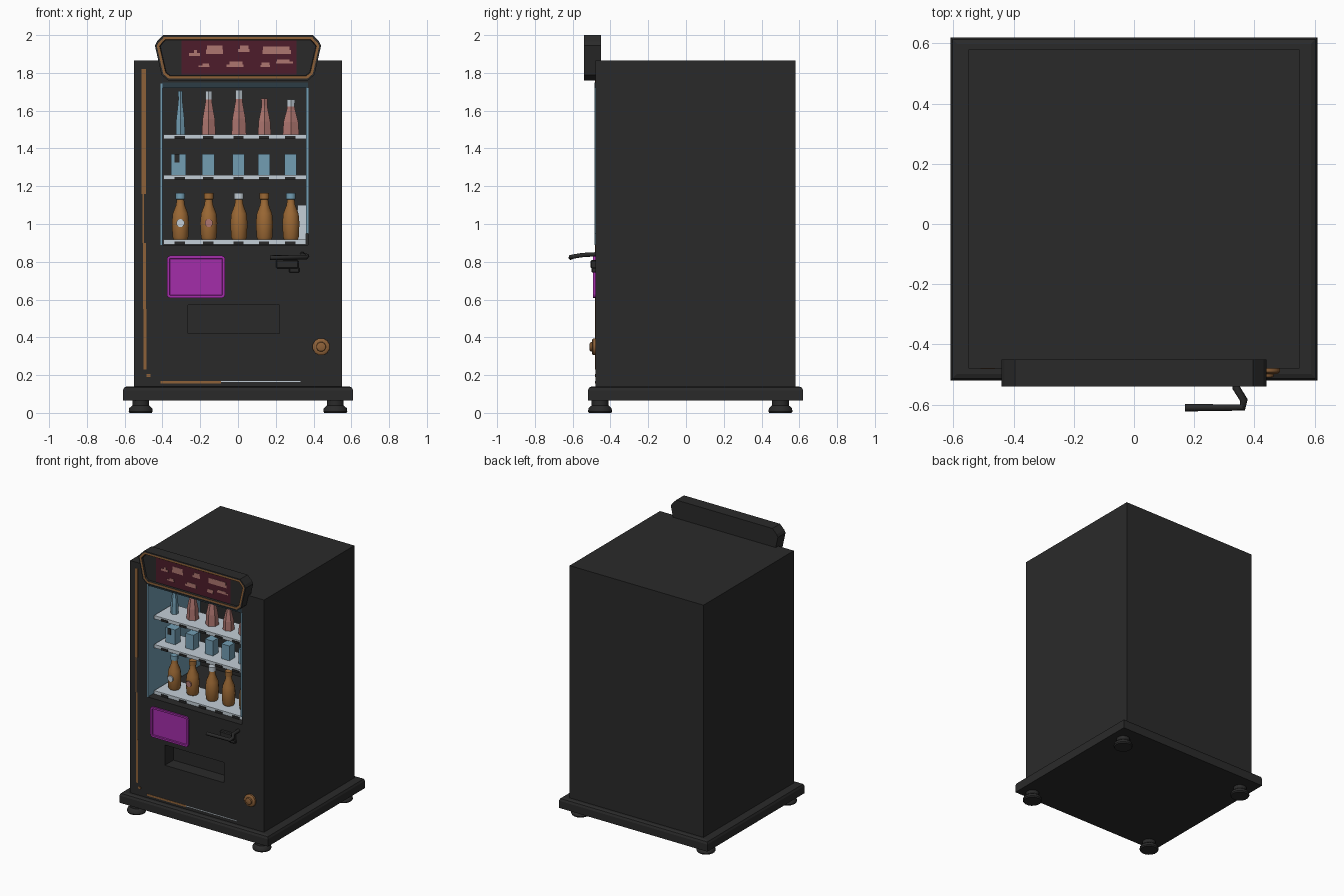
import bpy, bmesh, math, random
from mathutils import Vector

if "Cube" in bpy.data.objects:
    bpy.data.objects.remove(bpy.data.objects["Cube"])
random.seed(4)

def mat(name, r, g, b):
    m = bpy.data.materials.new(name)
    m.diffuse_color = (r, g, b, 1)
    m.use_nodes = True
    m.node_tree.nodes["Principled BSDF"].inputs["Base Color"].default_value = m.diffuse_color
    return m

DARK = mat("charcoal", 0.023, 0.023, 0.023)
RUST = mat("rust_brown", 0.27, 0.12, 0.04)
AMBER = mat("amber_glass", 0.33, 0.14, 0.035)
BLUE = mat("pale_blue", 0.17, 0.34, 0.45)
PINK = mat("dusty_pink", 0.42, 0.18, 0.16)
WHITE = mat("off_white", 0.55, 0.62, 0.68)
MAROON = mat("maroon", 0.075, 0.012, 0.024)
MAGENTA = mat("magenta", 0.37, 0.026, 0.40)
TEAL = mat("dark_teal", 0.025, 0.045, 0.06)

def finish(bm, name, mats, smooth=False):
    me = bpy.data.meshes.new(name)
    bm.to_mesh(me)
    bm.free()
    for m in mats:
        me.materials.append(m)
    ob = bpy.data.objects.new(name, me)
    bpy.context.collection.objects.link(ob)
    if smooth:
        bpy.context.view_layer.objects.active = ob
        ob.select_set(True)
        bpy.ops.object.shade_smooth_by_angle(angle=math.radians(40))
        ob.select_set(False)
    return ob

def cube(x0, x1, y0, y1, z0, z1):
    bm = bmesh.new()
    bmesh.ops.create_cube(bm, size=1)
    for v in bm.verts:
        v.co = Vector((x1 if v.co.x > 0 else x0, y1 if v.co.y > 0 else y0, z1 if v.co.z > 0 else z0))
    bm.normal_update()
    return bm

def box(name, m, x0, x1, y0, y1, z0, z1, bevel=0):
    bm = cube(x0, x1, y0, y1, z0, z1)
    if bevel:
        bmesh.ops.bevel(bm, geom=bm.edges[:], offset=bevel, segments=1, affect='EDGES')
    return finish(bm, name, [m])

def lathe(name, mats, prof, loc, n=12, axis='Z', rule=None, smooth=True):
    """Spin (radius, height) pairs; rule(height) picks the material."""
    bm = bmesh.new()
    rings = []
    off = math.pi / n
    for r, h in prof:
        ring = []
        for i in range(n):
            a = 2 * math.pi * i / n + off
            p = Vector((r * math.cos(a), r * math.sin(a), h))
            if axis == 'Y':
                p = Vector((p.x, -p.z, p.y))
            ring.append(bm.verts.new(p + Vector(loc)))
        rings.append(ring)
    for k in range(len(rings) - 1):
        for i in range(n):
            j = (i + 1) % n
            f = bm.faces.new((rings[k][i], rings[k][j], rings[k + 1][j], rings[k + 1][i]))
            if rule:
                f.material_index = rule((prof[k][1] + prof[k + 1][1]) / 2)
    bm.faces.new(rings[0][::-1])
    top = bm.faces.new(rings[-1])
    if rule:
        top.material_index = rule(prof[-1][1])
    bmesh.ops.recalc_face_normals(bm, faces=bm.faces[:])
    return finish(bm, name, mats, smooth)

# cabinet with display cavity and dispensing slot pushed into the front
F = -0.48
bm = cube(-0.55, 0.55, F, 0.58, 0.13, 1.865)
for ax, cuts in ((0, (-0.405, -0.265, 0.22, 0.37)), (2, (0.42, 0.57, 0.89, 1.745))):
    for c in cuts:
        co, no = [0, 0, 0], [0, 0, 0]
        co[ax], no[ax] = c, 1
        bmesh.ops.bisect_plane(bm, geom=bm.verts[:] + bm.edges[:] + bm.faces[:], plane_co=co, plane_no=no)
for x0, x1, z0, z1, depth, wall in ((-0.405, 0.37, 0.89, 1.745, 0.62, 1), (-0.265, 0.22, 0.42, 0.57, 0.1, 0)):
    bm.normal_update()
    fs = []
    for f in bm.faces:
        c = f.calc_center_median()
        if abs(c.y - F) < 1e-4 and x0 < c.x < x1 and z0 < c.z < z1:
            fs.append(f)
    res = bmesh.ops.extrude_face_region(bm, geom=fs)
    vs = [g for g in res['geom'] if isinstance(g, bmesh.types.BMVert)]
    bmesh.ops.translate(bm, verts=vs, vec=(0, depth, 0))
    old = [f for f in fs if f.is_valid]
    if old:
        bmesh.ops.delete(bm, geom=old, context='FACES')
    bm.normal_update()
    for f in bm.faces:
        c = f.calc_center_median()
        if wall and abs(f.normal.x) > 0.9 and x0 - 0.01 < c.x < x1 + 0.01:
            f.material_index = 1
bmesh.ops.recalc_face_normals(bm, faces=bm.faces[:])
finish(bm, "cabinet", [DARK, BLUE])

# plinth with sloping top lip
bm = cube(-0.61, 0.61, -0.52, 0.62, 0.065, 0.14)
top = [e for e in bm.edges if all(v.co.z > 0.1 for v in e.verts)]
bmesh.ops.bevel(bm, geom=top, offset=0.022, segments=2, profile=0.5, affect='EDGES')
finish(bm, "plinth", [DARK])

# feet
for x in (-0.515, 0.515):
    for y in (-0.455, 0.5):
        lathe("foot", [DARK], [(0.06, 0), (0.065, 0.008), (0.062, 0.025), (0.045, 0.04), (0.045, 0.07)], (x, y, 0), 16)

# header sign: extruded profile, rust trim ring and recessed panel
half = [(0.37, 1.76), (0.405, 1.79), (0.44, 1.945), (0.43, 1.965), (0.395, 2.0)]
prof = half + [(-x, z) for x, z in half[::-1]]
bm = bmesh.new()
front = bm.faces.new([bm.verts.new((x, -0.54, z)) for x, z in prof])
ext = bmesh.ops.extrude_face_region(bm, geom=[front], use_keep_orig=True)
bmesh.ops.translate(bm, verts=[g for g in ext['geom'] if isinstance(g, bmesh.types.BMVert)], vec=(0, 0.09, 0))
bmesh.ops.recalc_face_normals(bm, faces=bm.faces[:])
front = min(bm.faces, key=lambda f: f.calc_center_median().y)
bmesh.ops.inset_region(bm, faces=[front], thickness=0.01)
ring = bmesh.ops.inset_region(bm, faces=[front], thickness=0.015)
for f in ring['faces']:
    f.material_index = 1
bmesh.ops.inset_region(bm, faces=[front], thickness=0.004, depth=-0.012)
finish(bm, "header_sign", [DARK, RUST])
box("sign_panel", MAROON, -0.3, 0.31, -0.532, -0.526, 1.792, 1.972)
for x0, x1, z0, z1 in ((-0.17, -0.08, 1.9, 1.945), (0.0, 0.06, 1.91, 1.945), (0.13, 0.28, 1.9, 1.94), (-0.26, -0.2, 1.89, 1.92),
                       (-0.21, -0.15, 1.83, 1.85), (-0.06, 0.03, 1.83, 1.86), (0.12, 0.17, 1.83, 1.855), (0.2, 0.29, 1.85, 1.87)):
    zm = (z0 + z1) / 2  # faded patches with ragged halves
    box("sign_patch", PINK, x0, x1, -0.534, -0.53, z0, zm)
    box("sign_patch", PINK, x0 + random.uniform(0, 0.03), x1 - random.uniform(0, 0.02), -0.534, -0.53, zm, z1)

# window trim
box("window_trim_left", BLUE, -0.41, -0.4, F - 0.004, F + 0.01, 0.89, 1.745)
box("window_trim_right", BLUE, 0.36, 0.373, F - 0.004, F + 0.01, 0.95, 1.72)
box("window_trim_top", TEAL, -0.4, 0.37, F - 0.004, F + 0.02, 1.72, 1.75)

# shelves with price tags
XS = (-0.305, -0.155, 0.005, 0.14, 0.28)
for z in (1.45, 1.235, 0.892):
    box("shelf", WHITE, -0.395, 0.36, -0.42, -0.2, z, z + 0.025)
    for x in XS:
        box("price_tag", DARK, x - 0.03, x + 0.025, -0.426, -0.419, z, z + 0.015)
box("corner_card", WHITE, 0.315, 0.36, -0.25, -0.245, 0.917, 1.1)

# top row: tapered bottles with few sides
tops = ((BLUE, BLUE, 0.028, 0.23), (PINK, WHITE, 0.042, 0.23), (PINK, WHITE, 0.045, 0.235),
        (PINK, PINK, 0.04, 0.19), (PINK, WHITE, 0.05, 0.185))
for x, (a, b, r, h) in zip(XS, tops):
    lathe("tall_bottle", [a, b], [(r, 0), (r * 0.9, h * 0.35), (r * 0.5, h * 0.72), (r * 0.45, h * 0.8), (r * 0.5, h)],
          (x, -0.31, 1.475), 6, rule=lambda t, h=h: int(t > h * 0.78), smooth=False)

# middle row: square cartons
for i, x in enumerate(XS):
    box("carton", BLUE, x - 0.035 - 0.015 * (i == 0), x + 0.03, -0.345, -0.28, 1.26, 1.37)
box("carton_mark", DARK, -0.335, -0.31, -0.35, -0.344, 1.325, 1.371)

# bottom row: amber bottles with caps and labels
caps = (BLUE, AMBER, WHITE, AMBER, BLUE)
for i, x in enumerate(XS):
    lathe("amber_bottle", [AMBER, caps[i]],
          [(0.036, 0), (0.043, 0.015), (0.047, 0.09), (0.042, 0.14), (0.024, 0.185), (0.02, 0.215), (0.026, 0.217), (0.026, 0.25)],
          (x, -0.31, 0.915), 12, rule=lambda t: int(t > 0.21))
for x, m in ((XS[0], WHITE), (XS[1], PINK)):
    lathe("bottle_label", [m], [(0.022, 0), (0.022, 0.008)], (x, -0.353, 1.005), 10, 'Y')

# magenta payment panel with raised rim
bm = cube(-0.377, -0.068, F - 0.012, F + 0.01, 0.608, 0.832)
bmesh.ops.bevel(bm, geom=[e for e in bm.edges if abs(e.verts[0].co.y - e.verts[1].co.y) > 0.01],
                offset=0.018, segments=2, profile=0.5, affect='EDGES')
bm.normal_update()
front = min(bm.faces, key=lambda f: f.calc_center_median().y)
bmesh.ops.inset_region(bm, faces=[front], thickness=0.014)
bmesh.ops.inset_region(bm, faces=[front], thickness=0.003, depth=-0.008)
finish(bm, "payment_panel", [MAGENTA])

# coin block and bent lever
box("coin_block", DARK, 0.2, 0.32, F - 0.025, F + 0.01, 0.765, 0.81, 0.006)
box("coin_block_lower", DARK, 0.27, 0.325, F - 0.02, F + 0.01, 0.742, 0.77, 0.005)
cu = bpy.data.curves.new("lever", 'CURVE')
cu.dimensions = '3D'
cu.bevel_depth = 0.013
cu.bevel_resolution = 1
cu.use_fill_caps = True
sp = cu.splines.new('POLY')
path = [(0.34, -0.47, 0.84), (0.34, -0.545, 0.836), (0.365, -0.585, 0.83), (0.36, -0.61, 0.825), (0.17, -0.61, 0.822)]
sp.points.add(len(path) - 1)
for p, c in zip(sp.points, path):
    p.co = (*c, 1)
cu.materials.append(DARK)
bpy.context.collection.objects.link(bpy.data.objects.new("lever", cu))

# round lock
lathe("lock", [RUST], [(0.046, -0.005), (0.046, 0.012), (0.038, 0.018), (0.026, 0.018), (0.024, 0.028), (0.018, 0.03)],
      (0.44, F, 0.35), 12, 'Y')

# worn rust edging on the front
for x0, x1, z0, z1 in ((-0.51, -0.487, 1.16, 1.82), (-0.505, -0.498, 0.9, 1.16), (-0.502, -0.488, 0.55, 0.9),
                       (-0.5, -0.484, 0.23, 0.55), (-0.485, -0.462, 0.19, 0.205), (-0.41, -0.09, 0.156, 0.17)):
    box("rust_edge", RUST, x0, x1, F - 0.002, F + 0.003, z0, z1)
box("worn_edge", WHITE, -0.09, 0.33, F - 0.002, F + 0.003, 0.163, 0.168)
